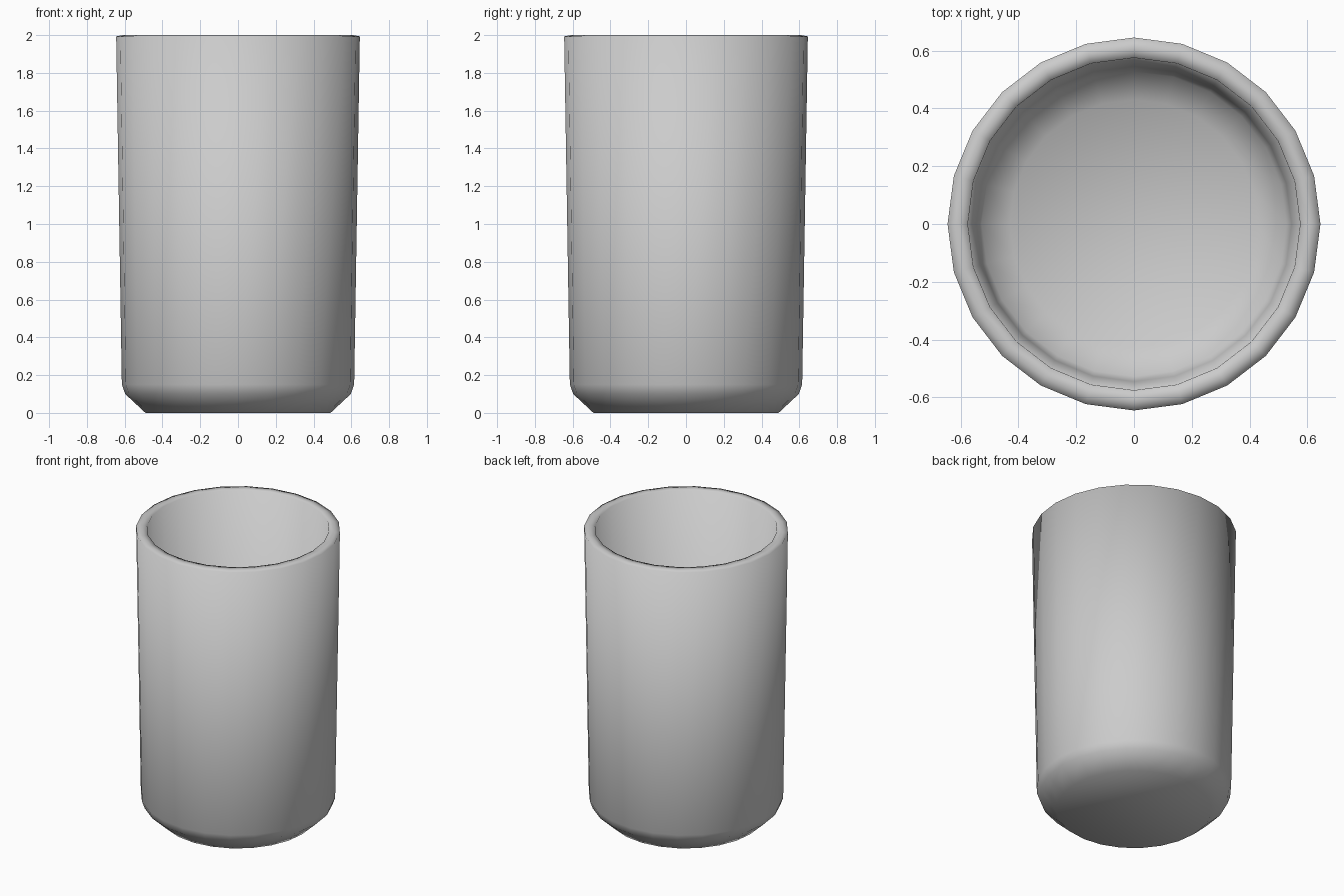
import bpy, bmesh, math

if "Cube" in bpy.data.objects:
    bpy.data.objects.remove(bpy.data.objects["Cube"])

SIDES = 24
# (radius, height): outer wall from base up, over the rim, down to the inner floor
profile = [(0.49, 0), (0.597, 0.1), (0.615, 0.15), (0.645, 1.993),
           (0.61, 2.0), (0.575, 1.997), (0.545, 0.18), (0.527, 0.145), (0.43, 0.07)]

bm = bmesh.new()
rings = []
for r, z in profile:
    rings.append([bm.verts.new((r * math.cos(a), r * math.sin(a), z))
                  for a in (2 * math.pi * i / SIDES for i in range(SIDES))])

# walls and rim
for lo, hi in zip(rings, rings[1:]):
    for i in range(SIDES):
        j = (i + 1) % SIDES
        bm.faces.new((lo[i], lo[j], hi[j], hi[i]))

# underside and inner floor
bm.faces.new(rings[0][::-1])
bm.faces.new(rings[-1])
for f in bm.faces:
    f.smooth = True

mesh = bpy.data.meshes.new("cup")
bm.to_mesh(mesh)
bm.free()
cup = bpy.data.objects.new("cup", mesh)
bpy.context.collection.objects.link(cup)
